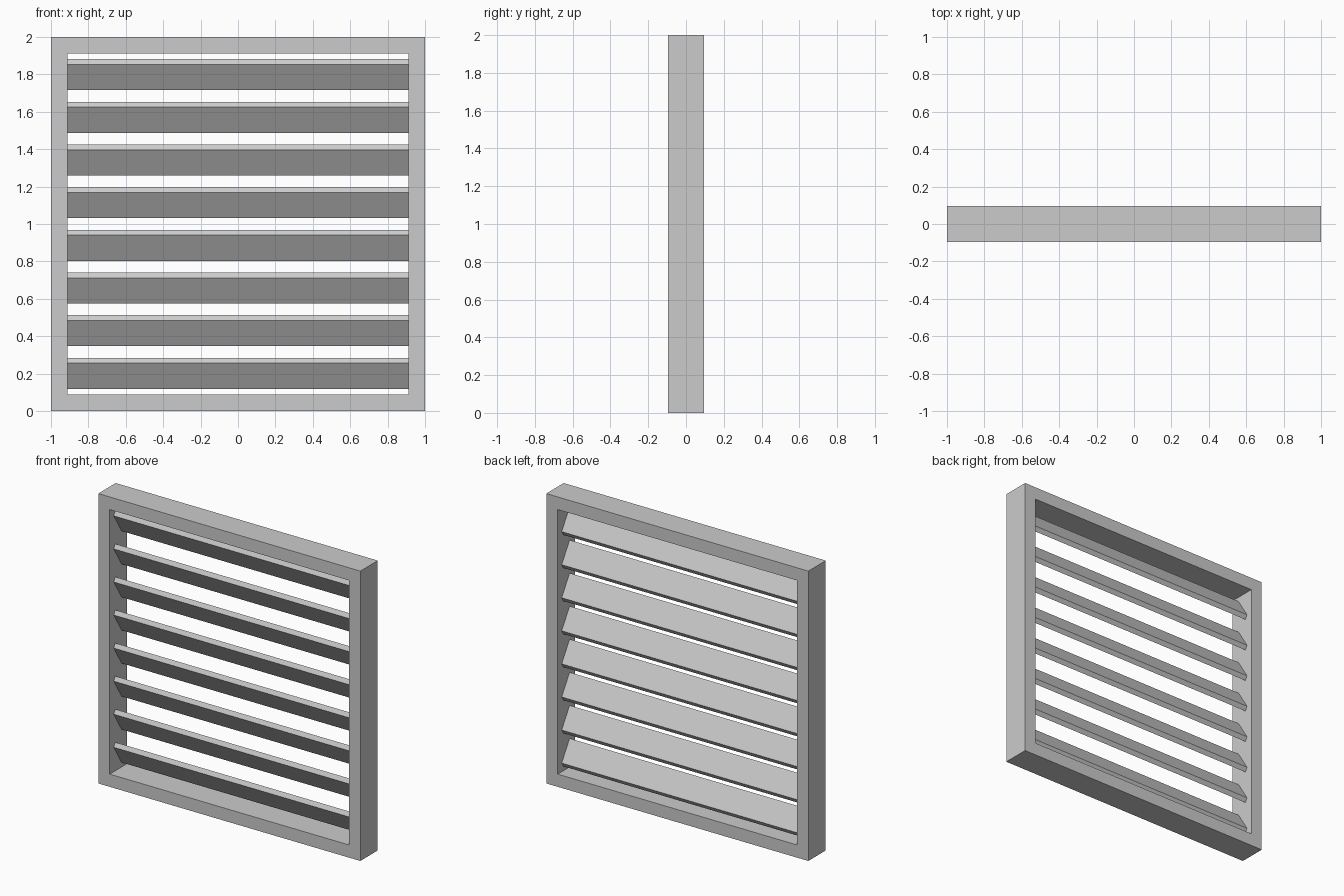
import bpy

if "Cube" in bpy.data.objects:
    bpy.data.objects.remove(bpy.data.objects["Cube"])

DEPTH = 0.095      # half depth of the frame
BORDER = 0.0875    # frame border width
INNER = 1 - BORDER
COUNT = 8


def mesh_object(name, verts, faces):
    mesh = bpy.data.meshes.new(name)
    mesh.from_pydata(verts, [], faces)
    mesh.update()
    obj = bpy.data.objects.new(name, mesh)
    bpy.context.collection.objects.link(obj)
    return obj


# Frame: one square ring, outer and inner loops on the front and back
corners = [(-1, -1), (1, -1), (1, 1), (-1, 1)]
verts = [(x * s, y, 1 + z * s) for y in (-DEPTH, DEPTH)
         for s in (1, INNER) for x, z in corners]
faces = []
for i in range(4):
    j = (i + 1) % 4
    faces += [(i, j, 4 + j, 4 + i),              # front
              (8 + j, 8 + i, 12 + i, 12 + j),    # back
              (j, i, 8 + i, 8 + j),              # outside
              (4 + i, 4 + j, 12 + j, 12 + i)]    # inside
mesh_object("frame", verts, faces)

# Slats: slanted profile (y, z), high at the front, spanning the opening
profile = [(-0.0515, 0.0545), (0.0345, -0.083), (0.0515, -0.0545), (-0.0345, 0.083)]
pitch = 2 * INNER / COUNT
for k in range(COUNT):
    zc = BORDER + pitch * (k + 0.5)
    verts = [(x, y, zc + z) for x in (-INNER, INNER) for y, z in profile]
    faces = [(3, 2, 1, 0), (4, 5, 6, 7)]
    faces += [(i, (i + 1) % 4, 4 + (i + 1) % 4, 4 + i) for i in range(4)]
    mesh_object(f"slat_{k + 1}", verts, faces)
